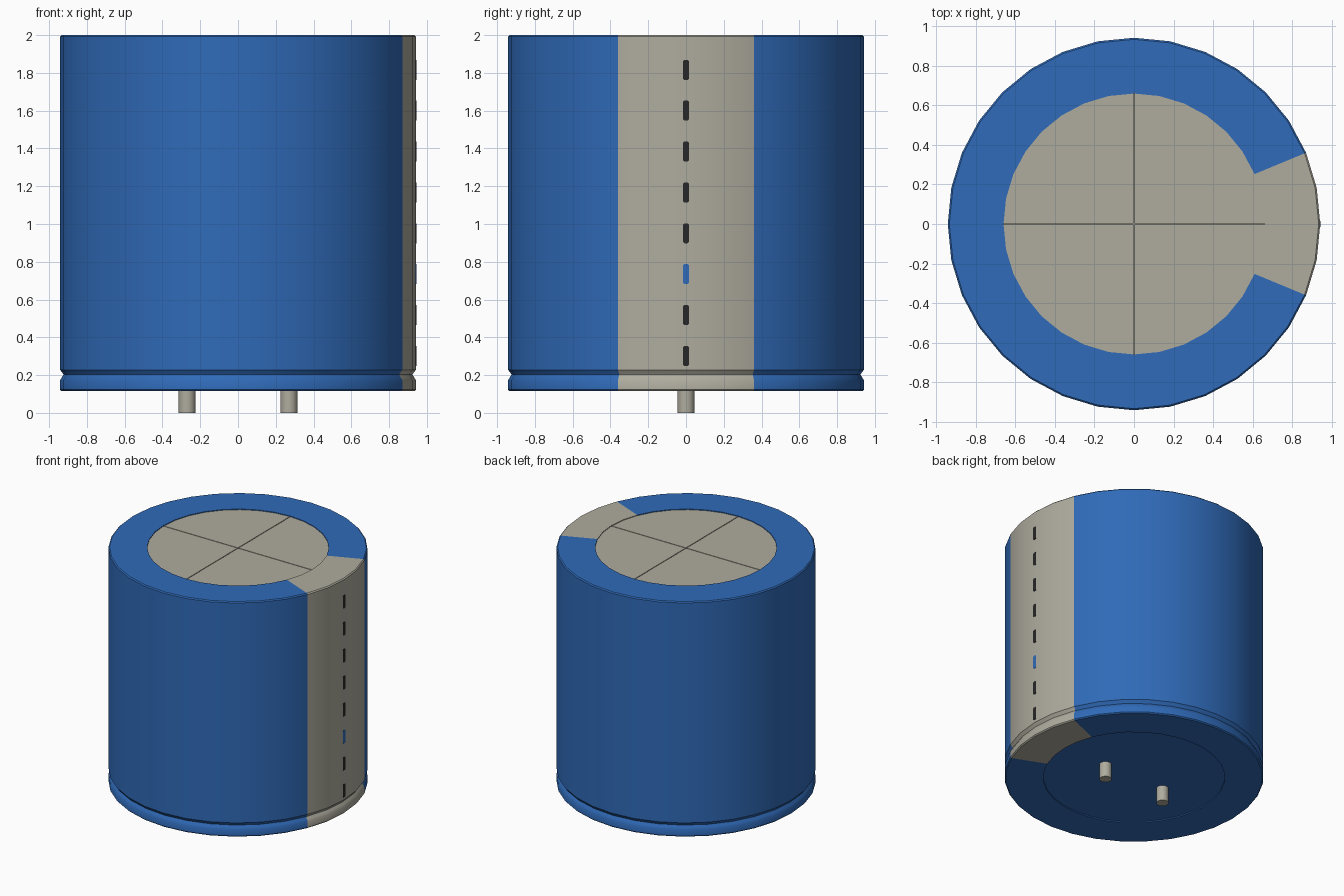
import bpy, bmesh
from math import sin, cos, pi, radians
from mathutils import Matrix

cube = bpy.data.objects.get("Cube")
if cube:
    bpy.data.objects.remove(cube)


def material(name, rgb):
    m = bpy.data.materials.new(name)
    m.use_nodes = True
    m.diffuse_color = (*rgb, 1)
    m.node_tree.nodes["Principled BSDF"].inputs["Base Color"].default_value = (*rgb, 1)
    return m


BLUE = material("sleeve blue", (0.029, 0.145, 0.48))
GREY = material("warm grey", (0.43, 0.415, 0.345))
BLACK = material("dash black", (0.02, 0.02, 0.02))

SEG = 32
R, RIM, BASE, TOP = 0.942, 0.66, 0.115, 2.0


def finish(name, bm, mats, smooth=True):
    bmesh.ops.recalc_face_normals(bm, faces=bm.faces)
    mesh = bpy.data.meshes.new(name)
    bm.to_mesh(mesh)
    bm.free()
    for m in mats:
        mesh.materials.append(m)
    ob = bpy.data.objects.new(name, mesh)
    bpy.context.collection.objects.link(ob)
    if smooth:
        bpy.ops.object.select_all(action="DESELECT")
        ob.select_set(True)
        bpy.context.view_layer.objects.active = ob
        bpy.ops.object.shade_smooth_by_angle(angle=radians(30))


def cylinder(name, r, z0, z1, mat, x=0.0, seg=SEG):
    bm = bmesh.new()
    bmesh.ops.create_cone(bm, cap_ends=True, segments=seg, radius1=r, radius2=r,
                          depth=z1 - z0,
                          matrix=Matrix.Translation((x, 0, (z0 + z1) / 2)))
    finish(name, bm, [mat])


def add_prism(bm, points, offset):
    """Extrude a flat outline by an offset and return all its vertices."""
    verts = [bm.verts.new(p) for p in points]
    face = bm.faces.new(verts)
    ext = bmesh.ops.extrude_face_region(bm, geom=[face])
    new = [v for v in ext["geom"] if isinstance(v, bmesh.types.BMVert)]
    bmesh.ops.translate(bm, verts=new, vec=offset)
    return verts + new


# Sleeve: lathed shell with crimp groove and rolled rims, stripe on the +x side
profile = [(RIM, TOP - 0.03), (RIM, TOP), (R - 0.008, TOP), (R, TOP - 0.008),
           (R, 0.228), (R - 0.008, 0.218), (R - 0.018, 0.203), (R - 0.008, 0.186),
           (R, 0.172), (R, BASE + 0.008), (R - 0.008, BASE), (RIM, BASE), (RIM, BASE + 0.02)]
bm = bmesh.new()
rings = [[bm.verts.new((r * cos(2 * pi * i / SEG), r * sin(2 * pi * i / SEG), z))
          for i in range(SEG)] for r, z in profile]
for a, b in zip(rings, rings[1:]):
    for i in range(SEG):
        j = (i + 1) % SEG
        f = bm.faces.new((a[i], a[j], b[j], b[i]))
        c = f.calc_center_median()
        f.material_index = int(abs(c.y) < c.x * 0.414)
finish("sleeve", bm, [BLUE, GREY])

# Ends: can floor at the top, insulating disc underneath
cylinder("can_top_floor", RIM, TOP - 0.03, TOP - 0.018, GREY)
cylinder("bottom_disc", RIM, BASE + 0.008, BASE + 0.02, BLUE)

# Top vent: four quadrant plates separated by score lines
GAP = 0.003
angles = [2 * pi * k / SEG for k in range(SEG // 4 + 1)]
outline = [(GAP, GAP)] + [(max(RIM * cos(t), GAP), max(RIM * sin(t), GAP)) for t in angles]
bm = bmesh.new()
for q in range(4):
    quad = add_prism(bm, [(x, y, TOP - 0.018) for x, y in outline], (0, 0, 0.012))
    bmesh.ops.rotate(bm, verts=quad, cent=(0, 0, 0),
                     matrix=Matrix.Rotation(q * pi / 2, 3, "Z"))
finish("vent_quadrants", bm, [GREY], smooth=False)

# Polarity dashes: thin plates with clipped corners, the third from below is blue
w, h, c = 0.015, 0.053, 0.006
corners = [(-w, c - h), (c - w, -h), (w - c, -h), (w, c - h),
           (w, h - c), (w - c, h), (c - w, h), (-w, h - c)]
for n in range(8):
    z = 0.302 + n * 0.2163
    bm = bmesh.new()
    add_prism(bm, [(R - 0.004, y, z + dz) for y, dz in corners], (0.006, 0, 0))
    finish(f"polarity_dash_{n + 1}", bm, [BLUE if n == 2 else BLACK], smooth=False)

# Terminal pins
for side, x in (("left", 0.27), ("right", -0.27)):
    cylinder(f"{side}_pin", 0.045, 0.0, BASE + 0.012, GREY, x, 16)
